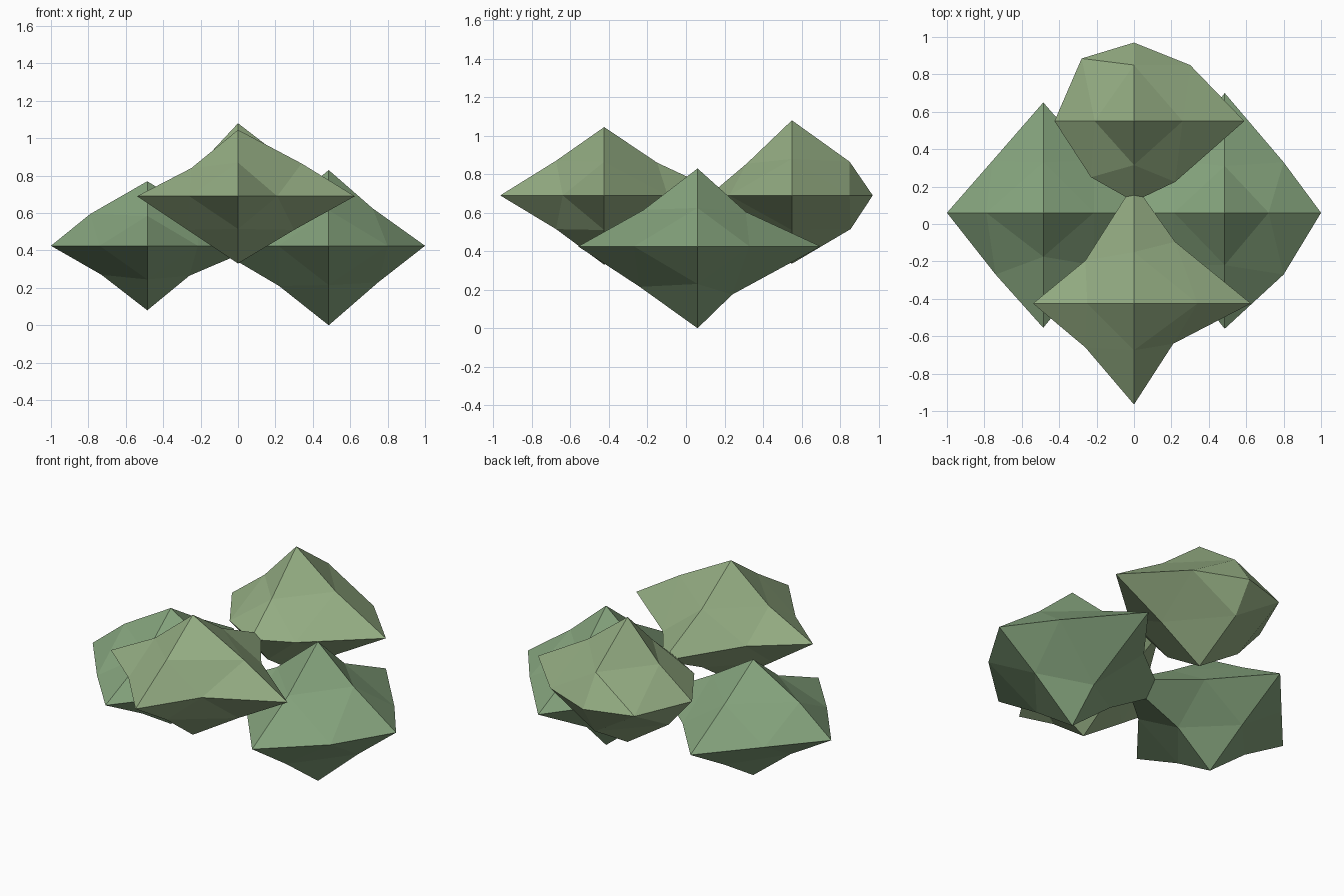
import bpy, bmesh
from itertools import product
from mathutils import Vector

if "Cube" in bpy.data.objects:
    bpy.data.objects.remove(bpy.data.objects["Cube"])

AXIS = {'x': 0, 'y': 1, 'z': 2}


def material(name, rgb):
    m = bpy.data.materials.new(name)
    m.diffuse_color = (*rgb, 1)
    m.use_nodes = True
    m.node_tree.nodes["Principled BSDF"].inputs["Base Color"].default_value = m.diffuse_color
    return m


LOW = material("lower_leaf_green", (0.235, 0.37, 0.205))
HIGH = material("upper_leaf_green", (0.295, 0.415, 0.225))


def clump(name, centre, tips, mids, mat):
    """Once-split octahedron: six pointed tips and twelve uneven edge points."""
    bm = bmesh.new()
    c = Vector(centre)
    points = {}
    # tips on the axes, given as reach along +x -x +y -y +z -z
    for key, reach in zip(('x+', 'x-', 'y+', 'y-', 'z+', 'z-'), tips):
        v = c.copy()
        v[AXIS[key[0]]] += reach if key[1] == '+' else -reach
        points[key] = bm.verts.new(v)
    # points between two tips, with a typical reach unless listed
    for a, b in ('xy', 'xz', 'yz'):
        for s, t in product('+-', repeat=2):
            key = a + s + b + t
            p, q = mids.get(key, (0.27, 0.18 if b == 'z' else 0.28))
            v = c.copy()
            v[AXIS[a]] += p if s == '+' else -p
            v[AXIS[b]] += q if t == '+' else -q
            points[key] = bm.verts.new(v)
    # four triangles in each octant
    for s, t, u in product('+-', repeat=3):
        x, y, z = 'x' + s, 'y' + t, 'z' + u
        for tri in ((x, x + y, x + z), (y, y + z, x + y),
                    (z, x + z, y + z), (x + y, y + z, x + z)):
            bm.faces.new([points[k] for k in tri])
    bmesh.ops.recalc_face_normals(bm, faces=bm.faces)
    mesh = bpy.data.meshes.new(name)
    bm.to_mesh(mesh)
    bm.free()
    mesh.materials.append(mat)
    ob = bpy.data.objects.new(name, mesh)
    bpy.context.collection.objects.link(ob)


# lower side clumps
clump("left_leaf_clump", (-0.485, 0.06, 0.425),
      (0.60, 0.515, 0.59, 0.615, 0.345, 0.345),
      {'x-y-': (0.255, 0.33), 'x-y+': (0.27, 0.28), 'x-z+': (0.305, 0.17),
       'x-z-': (0.245, 0.155), 'x+z-': (0.225, 0.16), 'y-z+': (0.235, 0.16)}, LOW)
clump("right_leaf_clump", (0.485, 0.06, 0.425),
      (0.515, 0.63, 0.64, 0.62, 0.405, 0.425),
      {'x+y+': (0.315, 0.27), 'x+y-': (0.315, 0.33), 'x+z+': (0.235, 0.20),
       'x+z-': (0.265, 0.195), 'x-z-': (0.265, 0.215), 'y+z+': (0.25, 0.18),
       'y-z+': (0.28, 0.19), 'y+z-': (0.18, 0.25), 'y-z-': (0.30, 0.21)}, LOW)

# upper front and back clumps
clump("front_leaf_clump", (0, -0.425, 0.69),
      (0.625, 0.54, 0.64, 0.54, 0.355, 0.36),
      {'x+y-': (0.21, 0.215), 'x-y-': (0.26, 0.235), 'x-y+': (0.26, 0.23),
       'x+y+': (0.22, 0.33), 'x+z+': (0.34, 0.175), 'x-z+': (0.25, 0.15),
       'x+z-': (0.30, 0.18), 'y-z+': (0.25, 0.18), 'y+z+': (0.275, 0.17),
       'y-z-': (0.25, 0.175)}, HIGH)
clump("back_leaf_clump", (0, 0.55, 0.69),
      (0.59, 0.425, 0.42, 0.43, 0.39, 0.355),
      {'x+y+': (0.30, 0.30), 'x-y+': (0.28, 0.335), 'x+y-': (0.22, 0.325),
       'x-y-': (0.23, 0.30), 'x+z+': (0.26, 0.19), 'x-z+': (0.21, 0.165),
       'y+z+': (0.30, 0.175), 'y+z-': (0.305, 0.175), 'y-z+': (0.235, 0.165)}, HIGH)
